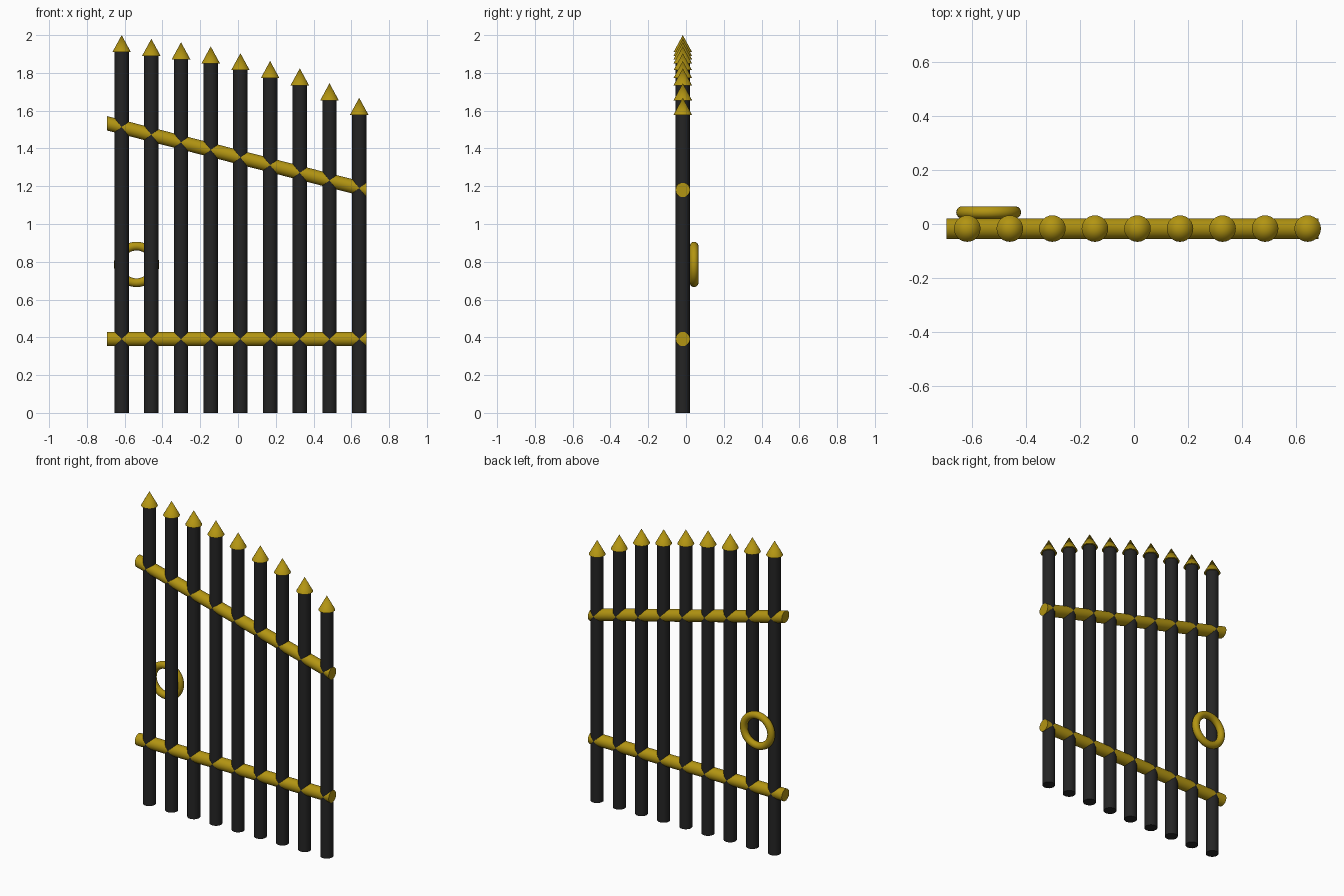
import bpy, bmesh, math
from mathutils import Matrix

if "Cube" in bpy.data.objects:
    bpy.data.objects.remove(bpy.data.objects["Cube"])


def material(name, color):
    m = bpy.data.materials.new(name)
    m.diffuse_color = (*color, 1)
    m.use_nodes = True
    m.node_tree.nodes["Principled BSDF"].inputs["Base Color"].default_value = m.diffuse_color
    return m


BLACK = material("black iron", (0.018, 0.018, 0.018))
GOLD = material("dull gold", (0.45, 0.30, 0.006))
Y = -0.017      # depth of the fence plane
R = 0.038       # radius of bars and rails


def finish(obj, name, mat):
    obj.name = name
    obj.data.materials.append(mat)
    bpy.ops.object.shade_smooth_by_angle(angle=math.radians(35))


def rail(name, z_left, z_right, x0=-0.693, x1=0.681):
    # cylinder along x, sheared so that its ends stay vertical
    bpy.ops.mesh.primitive_cylinder_add(vertices=24, radius=R, depth=x1 - x0)
    obj = bpy.context.object
    obj.data.transform(Matrix.Rotation(math.pi / 2, 4, 'Y'))
    for v in obj.data.vertices:
        v.co.x += (x0 + x1) / 2
        v.co.y += Y
        t = (v.co.x - x0) / (x1 - x0)
        v.co.z += z_left + (z_right - z_left) * t
    finish(obj, name, mat=GOLD)


# Upright bars with pointed caps, falling in height to the right
tips = [2.0, 1.98, 1.962, 1.94, 1.904, 1.863, 1.824, 1.745, 1.668]
CAP = 0.09
for i, tip in enumerate(tips):
    x = -0.616 + i * 0.1572
    h = tip - CAP
    bpy.ops.mesh.primitive_cylinder_add(vertices=24, radius=R, depth=h, location=(x, Y, h / 2))
    finish(bpy.context.object, f"bar_{i + 1}", BLACK)
    bpy.ops.mesh.primitive_cone_add(vertices=24, radius1=0.049, radius2=0, depth=CAP,
                                    location=(x, Y, h + CAP / 2))
    finish(bpy.context.object, f"spike_{i + 1}", GOLD)

# Cross rails
rail("lower_rail", 0.391, 0.391)
rail("upper_rail", 1.533, 1.18)

# Ring handle on the back
bpy.ops.mesh.primitive_torus_add(major_radius=0.097, minor_radius=0.023, major_segments=40,
                                 minor_segments=14, location=(-0.537, 0.043, 0.786),
                                 rotation=(math.pi / 2, 0, 0))
finish(bpy.context.object, "ring_handle", GOLD)
